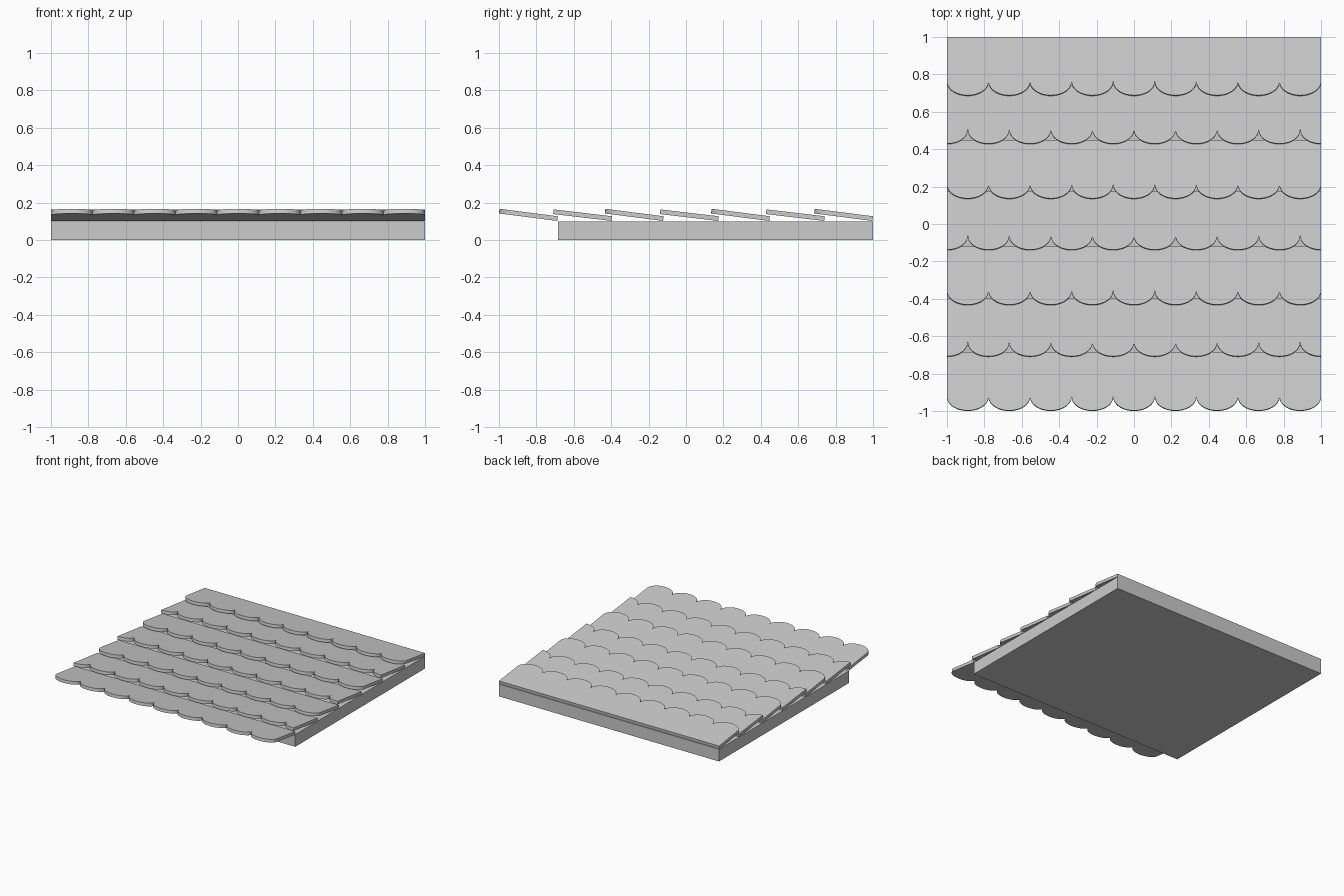
import bpy, bmesh, math
from mathutils import Matrix

if "Cube" in bpy.data.objects:
    bpy.data.objects.remove(bpy.data.objects["Cube"])

TILE_W = 2 / 9       # nine scallops across
DEPTH = 0.075        # scallop depth
THICK = 0.025
LENGTH = 0.314       # shingle length along its slope
REST_Z = 0.102       # height of the low rear edge
SEG = 24             # segments per scallop


def finish(bm, name):
    bmesh.ops.recalc_face_normals(bm, faces=bm.faces)
    me = bpy.data.meshes.new(name)
    bm.to_mesh(me)
    bm.free()
    ob = bpy.data.objects.new(name, me)
    bpy.context.collection.objects.link(ob)
    return ob


def scallop(cx, a0, a1, n):
    """Elliptical arc points, front edge at y = -LENGTH."""
    pts = []
    for i in range(n + 1):
        a = a0 + (a1 - a0) * i / n
        pts.append((cx - TILE_W / 2 * math.cos(a),
                    -LENGTH + DEPTH * (1 - math.sin(a))))
    return pts


def shingle_row(name, front_y, staggered, tilt):
    # Scalloped front outline; staggered rows end in half shingles
    arcs = []
    if staggered:
        arcs.append(scallop(-1, math.pi / 2, math.pi, SEG // 2))
        arcs += [scallop(-1 + TILE_W * i, 0, math.pi, SEG) for i in range(1, 9)]
        arcs.append(scallop(1, 0, math.pi / 2, SEG // 2))
    else:
        arcs = [scallop(-1 + TILE_W * (i + 0.5), 0, math.pi, SEG) for i in range(9)]
    front = arcs[0] + [p for arc in arcs[1:] for p in arc[1:]]
    bm = bmesh.new()
    # Columns from front edge to straight rear edge, extruded upward
    lo = [bm.verts.new((x, y, 0)) for x, y in front]
    hi = [bm.verts.new((x, 0, 0)) for x, y in front]
    for i in range(len(front) - 1):
        bm.faces.new((lo[i], lo[i + 1], hi[i + 1], hi[i]))
    res = bmesh.ops.extrude_face_region(bm, geom=bm.faces[:])
    top = [g for g in res["geom"] if isinstance(g, bmesh.types.BMVert)]
    bmesh.ops.translate(bm, verts=top, vec=(0, 0, THICK))
    # Tilt so the scalloped front rises, then rest on the base
    ang = math.radians(tilt)
    bmesh.ops.transform(bm, verts=bm.verts, matrix=Matrix.Rotation(-ang, 4, 'X'))
    bmesh.ops.translate(bm, verts=bm.verts,
                        vec=(0, front_y + LENGTH * math.cos(ang), REST_Z))
    ob = finish(bm, name)
    bpy.ops.object.select_all(action='DESELECT')
    ob.select_set(True)
    bpy.context.view_layer.objects.active = ob
    bpy.ops.object.shade_smooth_by_angle(angle=math.radians(30))


# Roof base slab
bm = bmesh.new()
bmesh.ops.create_cube(bm, size=1)
bmesh.ops.scale(bm, verts=bm.verts, vec=(2, 1.685, 0.1))
bmesh.ops.translate(bm, verts=bm.verts, vec=(0, 0.1575, 0.05))
finish(bm, "roof_base")

# Overlapping shingle rows, front to back
for i, y in enumerate((-1.0, -0.71, -0.434, -0.14, 0.134, 0.427, 0.685)):
    odd = i % 2 == 1
    shingle_row(f"shingle_row_{i + 1}", y, odd, 6.7 if odd else 7.3)
